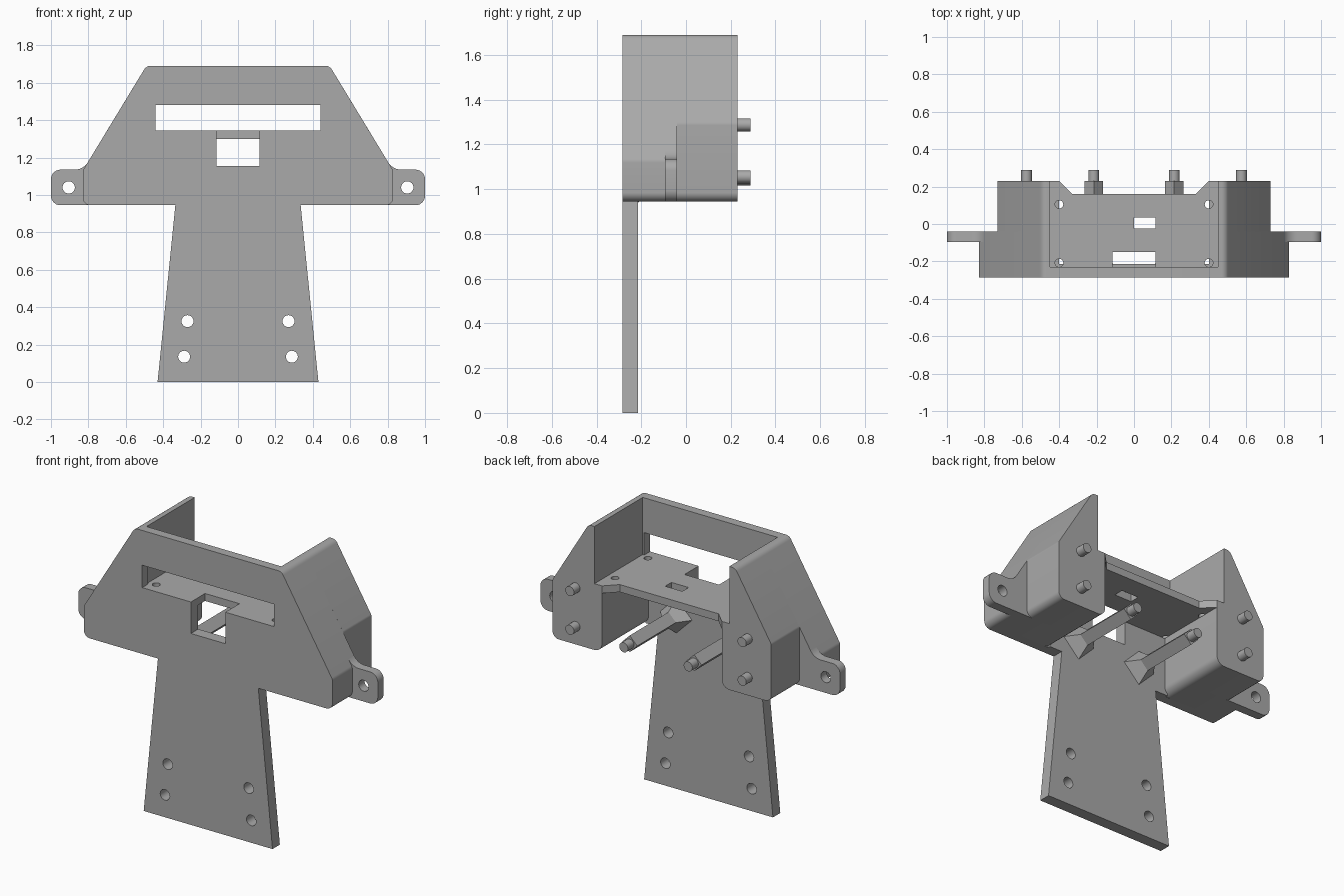
import bpy, bmesh, math
from mathutils import Matrix, Vector

if "Cube" in bpy.data.objects:
    bpy.data.objects.remove(bpy.data.objects["Cube"])

grey = bpy.data.materials.new("plain grey")
grey.use_nodes = True
GREY = (0.4, 0.4, 0.4, 1)
grey.diffuse_color = GREY
grey.node_tree.nodes["Principled BSDF"].inputs["Base Color"].default_value = GREY


def finish(name, bm):
    bmesh.ops.recalc_face_normals(bm, faces=bm.faces[:])
    mesh = bpy.data.meshes.new(name)
    bm.to_mesh(mesh)
    bm.free()
    mesh.materials.append(grey)
    obj = bpy.data.objects.new(name, mesh)
    bpy.context.collection.objects.link(obj)
    return obj


def fillet(points, steps=6):
    """Round each corner that carries a radius as its third value."""
    out = []
    for i, p in enumerate(points):
        c = Vector(p[:2])
        if len(p) < 3:
            out.append(c)
            continue
        a = (Vector(points[i - 1][:2]) - c).normalized()
        b = (Vector(points[(i + 1) % len(points)][:2]) - c).normalized()
        half = a.angle(b) / 2
        centre = c + (a + b).normalized() * p[2] / math.sin(half)
        start = c + a * p[2] / math.tan(half) - centre
        end = c + b * p[2] / math.tan(half) - centre
        for k in range(steps + 1):
            ray = start.lerp(end, k / steps).normalized()
            out.append(centre + ray * p[2])
    return out


def prism(name, points, lo, hi, side=1, upright=True):
    """Extrude an outline along y (upright) or along z (flat)."""
    bm = bmesh.new()
    place = (lambda p, d: (p.x * side, d, p.y)) if upright else (lambda p, d: (p.x * side, p.y, d))
    face = bm.faces.new([bm.verts.new(place(p, lo)) for p in fillet(points)])
    new = bmesh.ops.extrude_face_region(bm, geom=[face])["geom"]
    shift = (0, hi - lo, 0) if upright else (0, 0, hi - lo)
    bmesh.ops.translate(bm, vec=shift, verts=[v for v in new if isinstance(v, bmesh.types.BMVert)])
    return finish(name, bm)


def rod(name, x, z, y0, y1, r0, r1=None, sides=24):
    bm = bmesh.new()
    bmesh.ops.create_cone(bm, cap_ends=True, segments=sides, radius1=r0,
                          radius2=r0 if r1 is None else r1, depth=y1 - y0,
                          matrix=Matrix.Translation((x, (y0 + y1) / 2, z)) @ Matrix.Rotation(-math.pi / 2, 4, "X"))
    return finish(name, bm)


def drill(name, x, y, r):
    bm = bmesh.new()
    bmesh.ops.create_cone(bm, cap_ends=True, segments=24, radius1=r, radius2=r, depth=0.2,
                          matrix=Matrix.Translation((x, y, TRAY_TOP)))
    return finish(name, bm)


def rect(x0, x1, v0, v1):
    return [(x0, v0), (x1, v0), (x1, v1), (x0, v1)]


def cut(obj, cutters):
    bpy.context.view_layer.objects.active = obj
    for c in cutters:
        mod = obj.modifiers.new("cut", "BOOLEAN")
        mod.operation, mod.solver, mod.object = "DIFFERENCE", "EXACT", c
        bpy.ops.object.modifier_apply(modifier=mod.name)


FRONT, INNER, STEP, BACK = -0.285, -0.23, -0.04, 0.23
PLATE_BACK = -0.215
BASE, TOP = 0.945, 1.69
TRAY_LOW, TRAY_TOP = 1.30, 1.345
parts, cutters = [], []

# Cutters for the window, the notch and the screw holes
window = prism("window_cutter", rect(-0.44, 0.44, TRAY_TOP, 1.48), -0.4, -0.2)
notch = prism("notch_cutter", rect(-0.115, 0.115, 1.155, TRAY_TOP + 0.01), -0.4, -0.15)
plate_holes = [rod("hole_cutter", s * x, z, -0.4, -0.1, 0.032)
               for s in (1, -1) for x, z in ((0.27, 0.325), (0.288, 0.135))]
tray_holes = [drill("hole_cutter", s * 0.4, y, 0.022) for s in (1, -1) for y in (0.105, -0.208)]
tray_slot = prism("slot_cutter", rect(0, 0.115, -0.025, 0.035), 1.2, 1.5, upright=False)
cutters += [window, notch, tray_slot] + plate_holes + tray_holes

# Front plate with the tapered leg, and its thicker lower part
half = [(0.43, 0), (0.335, BASE), (0.83, BASE, 0.04), (0.83, 1.13, 0.04), (0.49, TOP, 0.04)]
outline = half + [(-p[0], *p[1:]) for p in reversed(half)]
front_plate = prism("front_plate", outline, FRONT, INNER)
cut(front_plate, [window, notch] + plate_holes)
lower = [(0.43, 0), (0.335, BASE), (0.42, BASE), (0.42, TRAY_LOW)]
backing = prism("plate_backing", lower + [(-x, z) for x, z in reversed(lower)], INNER, PLATE_BACK)
cut(backing, [notch] + plate_holes)

# Tray between the side blocks
edge = [(0.45, INNER), (0.45, BACK), (0.40, BACK), (0.33, 0.16)]
tray = prism("tray", edge + [(-x, y) for x, y in reversed(edge)], TRAY_LOW, TRAY_TOP, upright=False)
cut(tray, [notch, tray_slot] + tray_holes)
parts += [front_plate, backing, tray]

for s, side in ((1, "left"), (-1, "right")):
    # Side block: wide in front, narrower behind the step
    inner = [(0.40, BASE, 0.05), (0.40, TRAY_LOW), (0.45, TRAY_LOW), (0.45, TOP), (0.49, TOP, 0.04)]
    parts.append(prism(side + "_front_block", inner + [(0.83, 1.13, 0.04), (0.83, BASE, 0.04)],
                       INNER, STEP, s))
    parts.append(prism(side + "_rear_block", inner + [(0.73, 1.295, 0.03), (0.73, BASE, 0.04)],
                       STEP, BACK, s))

    # Mounting ear
    ear = prism(side + "_ear", [(0.74, BASE), (1.0, BASE, 0.05), (1.0, 1.135, 0.05),
                                (0.827, 1.135, 0.08), (0.74, 1.278)], -0.095, STEP, s)
    ear_hole = rod("hole_cutter", s * 0.905, 1.04, -0.2, 0.1, 0.033)
    cut(ear, [ear_hole])
    cutters.append(ear_hole)
    parts.append(ear)

    # Pegs on the block
    for level, z in (("upper", 1.288), ("lower", 1.055)):
        parts.append(rod(f"{side}_{level}_peg", s * 0.575, z, BACK - 0.01, 0.288, 0.029))

    # Square standoff with a flared foot and a peg
    parts.append(rod(side + "_standoff", s * 0.215, 1.045, PLATE_BACK, BACK, 0.05, sides=4))
    parts.append(rod(side + "_standoff_foot", s * 0.215, 1.045, PLATE_BACK, -0.14, 0.105, 0.05, 4))
    parts.append(rod(side + "_standoff_peg", s * 0.215, 1.045, BACK - 0.01, 0.288, 0.029))

for c in cutters:
    bpy.data.objects.remove(c)

bpy.ops.object.select_all(action="DESELECT")
for p in parts:
    p.select_set(True)
bpy.context.view_layer.objects.active = parts[0]
bpy.ops.object.shade_smooth_by_angle(angle=math.radians(30))
